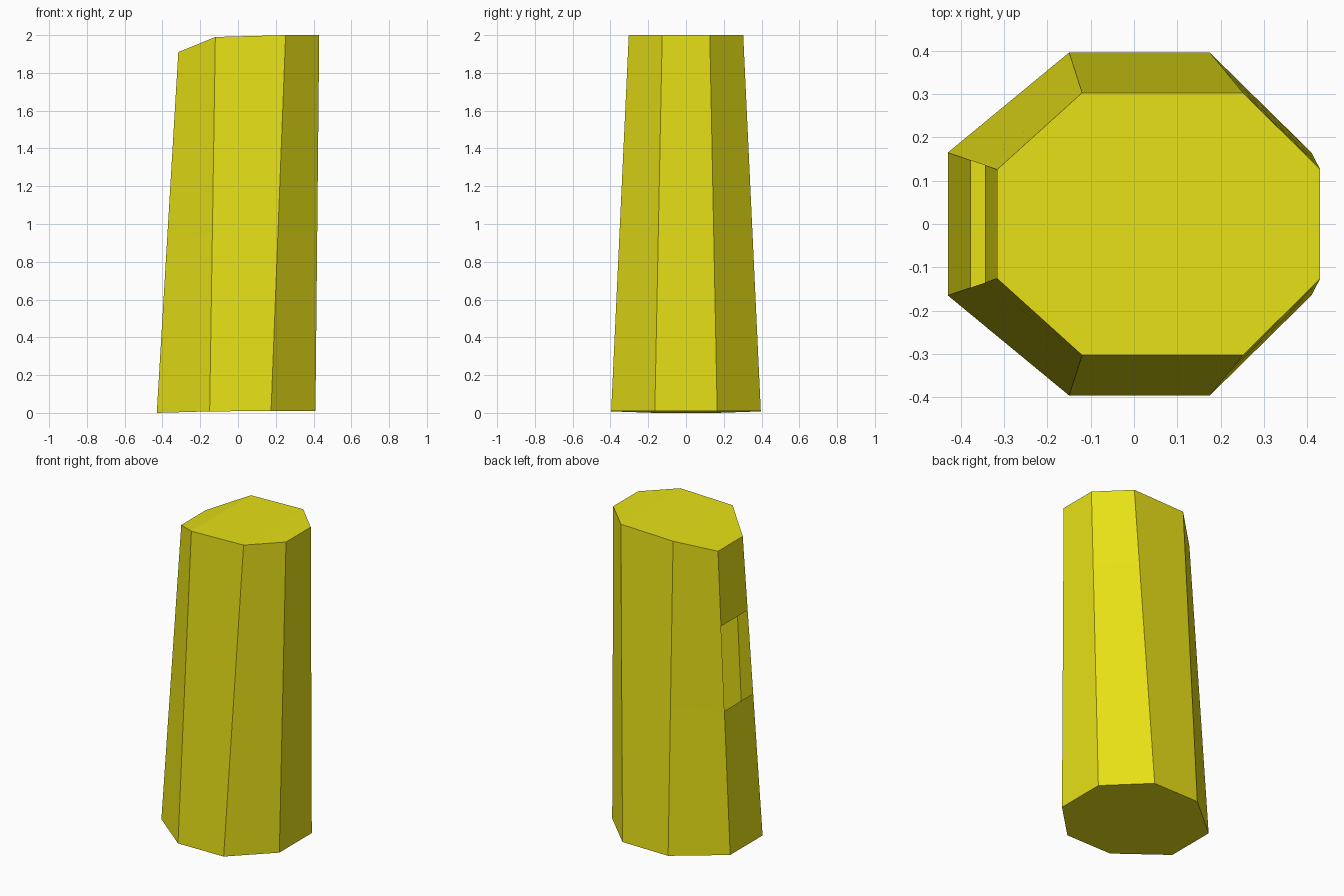
import bpy, bmesh
from mathutils import Vector

if "Cube" in bpy.data.objects:
    bpy.data.objects.remove(bpy.data.objects["Cube"])

# Half outlines (y > 0 side), ordered from left to right: x, y, z
BASE = [(-0.43, 0.165, 0.0), (-0.15, 0.396, 0.008), (0.175, 0.396, 0.01), (0.41, 0.165, 0.01)]
TOP = [(-0.316, 0.126, 1.91), (-0.12, 0.303, 1.99), (0.252, 0.303, 2.0), (0.43, 0.126, 2.0)]
LEVELS = [0.0, 0.474, 0.753, 1.0]   # the middle band holds the opening


def ring(bm, t):
    """Eight-sided section between base and top, mirrored in y."""
    half = [Vector(a).lerp(Vector(b), t) for a, b in zip(BASE, TOP)]
    pts = half + [Vector((p.x, -p.y, p.z)) for p in reversed(half)]
    return [bm.verts.new(p) for p in pts]


bm = bmesh.new()
rings = [ring(bm, t) for t in LEVELS]

# Tapered walls, leaving a window open in the left side
for band in range(3):
    lo, hi = rings[band], rings[band + 1]
    for i in range(8):
        if band == 1 and i == 7:
            continue
        j = (i + 1) % 8
        bm.faces.new((lo[j], lo[i], hi[i], hi[j]))

# Slightly bent top and bottom caps
for i in range(3):
    b, t = rings[0], rings[-1]
    bm.faces.new((b[i], b[i + 1], b[6 - i], b[7 - i]))
    bm.faces.new((t[7 - i], t[6 - i], t[i + 1], t[i]))

mesh = bpy.data.meshes.new("tapered_post")
bm.to_mesh(mesh)
bm.free()
post = bpy.data.objects.new("tapered_post", mesh)
bpy.context.collection.objects.link(post)

# Yellow paint
mat = bpy.data.materials.new("yellow")
mat.diffuse_color = (0.8, 0.75, 0.008, 1)
mat.use_nodes = True
mat.node_tree.nodes["Principled BSDF"].inputs["Base Color"].default_value = mat.diffuse_color
mesh.materials.append(mat)
